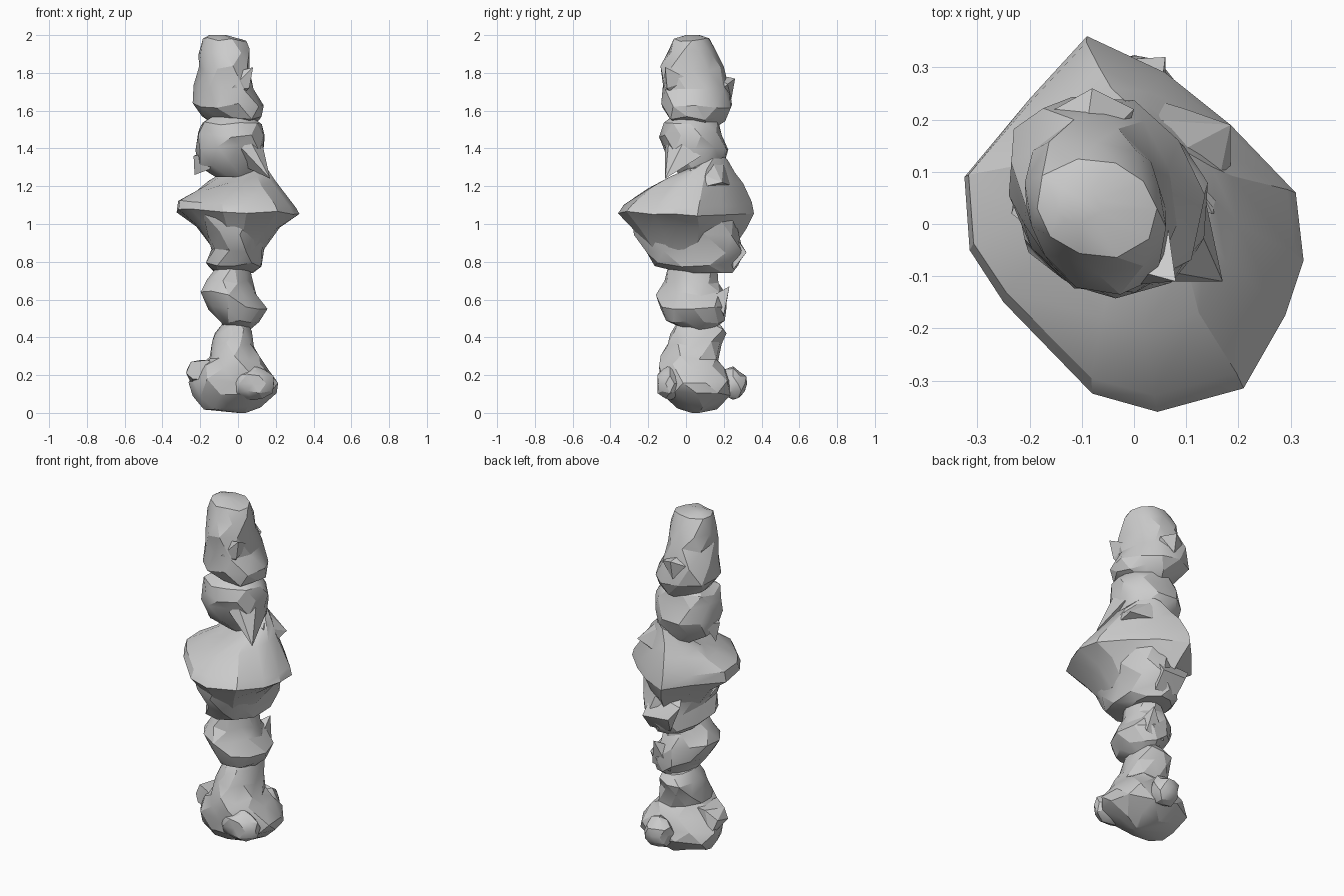
import bpy, bmesh, math, random
from mathutils import Vector

random.seed(11)


def finish(name, bm, angle=24):
    bmesh.ops.recalc_face_normals(bm, faces=bm.faces[:])
    mesh = bpy.data.meshes.new(name)
    bm.to_mesh(mesh)
    bm.free()
    obj = bpy.data.objects.new(name, mesh)
    bpy.context.collection.objects.link(obj)
    bpy.ops.object.select_all(action='DESELECT')
    obj.select_set(True)
    bpy.context.view_layer.objects.active = obj
    bpy.ops.object.shade_smooth_by_angle(angle=math.radians(angle))
    return obj


def rock(name, levels, corners=(0, 0, 0, 0), sides=10, jitter=0.05):
    """Chipped boulder lofted through levels of (z, x min, x max, y min, y max).
    corners: extra fullness at back right, back left, front left, front right."""
    bm = bmesh.new()
    rings = []
    for i, (z, x0, x1, y0, y1) in enumerate(levels):
        inner = 0 < i < len(levels) - 1
        ring = []
        for k in range(sides):
            a = math.tau * (k + 0.5 * (i % 2)) / sides
            full = corners[int(a / (math.pi / 2)) % 4] * abs(math.sin(2 * a))
            r = 1.02 + full + random.uniform(-jitter, jitter)
            dz = random.uniform(-0.018, 0.018) if inner else 0
            ring.append(bm.verts.new(((x0 + x1) / 2 + r * math.cos(a) * (x1 - x0) / 2,
                                      (y0 + y1) / 2 + r * math.sin(a) * (y1 - y0) / 2,
                                      z + dz)))
        rings.append(ring)
    bm.faces.new(rings[0])
    bm.faces.new(rings[-1])
    for i, (lo, hi) in enumerate(zip(rings, rings[1:])):
        for k in range(sides):
            n = (k + 1) % sides
            if i % 2 == 0:
                bm.faces.new((lo[k], lo[n], hi[k]))
                bm.faces.new((lo[n], hi[n], hi[k]))
            else:
                bm.faces.new((lo[k], hi[n], hi[k]))
                bm.faces.new((lo[k], lo[n], hi[n]))
    return finish(name, bm)


def hull(name, points):
    """Angular chip: convex hull of a few points."""
    bm = bmesh.new()
    for p in points:
        bm.verts.new(p)
    bmesh.ops.convex_hull(bm, input=bm.verts[:])
    loose = [v for v in bm.verts if not v.link_faces]
    bmesh.ops.delete(bm, geom=loose, context='VERTS')
    return finish(name, bm)


def pebble(name, centre, size):
    """Small knobbly stone."""
    bm = bmesh.new()
    bmesh.ops.create_icosphere(bm, subdivisions=2, radius=1)
    for v in bm.verts:
        v.co *= random.uniform(0.85, 1.1)
        v.co = Vector(centre) + v.co * Vector(size)
    return finish(name, bm)


# Base boulder with its neck
rock("base_boulder", [(0.0, 0.0, 0.04, 0.03, 0.07), (0.035, -0.19, 0.12, -0.05, 0.16),
                      (0.10, -0.24, 0.20, -0.12, 0.23), (0.17, -0.25, 0.21, -0.14, 0.23),
                      (0.24, -0.20, 0.15, -0.14, 0.20), (0.29, -0.15, 0.11, -0.13, 0.17),
                      (0.36, -0.14, 0.085, -0.10, 0.18), (0.43, -0.125, 0.07, -0.08, 0.21),
                      (0.47, -0.08, 0.05, -0.05, 0.18)], (0.1, 0.1, 0, 0.02))
hull("base_side_lump", [(-0.275, 0.0, 0.21), (-0.27, 0.09, 0.23), (-0.25, 0.0, 0.27),
                        (-0.16, -0.06, 0.28), (-0.11, -0.08, 0.25), (-0.20, 0.11, 0.28),
                        (-0.12, 0.10, 0.28), (-0.12, -0.08, 0.17), (-0.24, 0.12, 0.14),
                        (-0.24, -0.03, 0.18)])
pebble("front_pebble", (0.08, -0.085, 0.155), (0.115, 0.075, 0.09))
pebble("back_pebble", (0.0, 0.25, 0.155), (0.085, 0.08, 0.085))

# Lower stone
rock("lower_stone", [(0.44, -0.06, 0.06, 0.0, 0.14), (0.49, -0.09, 0.11, -0.11, 0.20),
                     (0.55, -0.16, 0.15, -0.14, 0.22), (0.63, -0.20, 0.10, -0.15, 0.20),
                     (0.70, -0.16, 0.08, -0.11, 0.17), (0.79, -0.10, 0.06, -0.09, 0.16)],
     (0.02, -0.1, 0.02, -0.12))
hull("lower_stone_chip", [(0.05, 0.23, 0.67), (0.07, 0.14, 0.62), (-0.02, 0.16, 0.63),
                          (0.08, 0.20, 0.52), (-0.04, 0.20, 0.50)])

# Wedge under the wide stone
rock("wedge_stone", [(0.74, -0.12, 0.08, -0.01, 0.24), (0.78, -0.16, 0.12, -0.17, 0.27),
                     (0.86, -0.14, 0.14, -0.21, 0.30), (0.95, -0.15, 0.17, -0.26, 0.28),
                     (1.06, -0.20, 0.20, -0.27, 0.26)], (0.04, 0, 0.1, 0.08))

# Wide stone: one measured outline, scaled and shifted at each height
outline = [(0.045, -0.36), (0.21, -0.315), (0.29, -0.175), (0.325, -0.07), (0.31, 0.06),
           (0.185, 0.19), (0.06, 0.29), (-0.09, 0.36), (-0.20, 0.24), (-0.325, 0.09),
           (-0.315, -0.05), (-0.25, -0.15), (-0.08, -0.325)]
bm = bmesh.new()
rings = []
for z, sx, sy, dx, dy, tx, ty in [
        (0.87, 0.42, 0.62, 0.0, 0.02, 0, 0), (0.98, 0.68, 0.83, 0.0, 0.02, 0, 0),
        (1.06, 1.0, 1.0, 0.0, 0.0, -0.04, -0.02), (1.105, 0.96, 0.94, -0.005, 0.01, -0.04, 0),
        (1.20, 0.64, 0.70, -0.01, 0.05, 0.08, 0.05), (1.255, 0.48, 0.50, 0.0, 0.08, 0.12, 0.1),
        (1.31, 0.22, 0.25, 0.02, 0.13, 0.1, 0.1)]:
    rings.append([bm.verts.new((x * sx + dx, y * sy + dy,
                                z + tx * x + ty * y + random.uniform(-0.01, 0.01)))
                  for x, y in outline])
bm.faces.new(rings[0])
bm.faces.new(rings[-1])
for lo, hi in zip(rings, rings[1:]):
    for k in range(len(lo)):
        n = (k + 1) % len(lo)
        bm.faces.new((lo[k], lo[n], hi[n], hi[k]))
finish("wide_stone", bm)

# Chips on the wide stone
hull("wide_stone_fin", [(0.15, 0.02, 1.29), (0.185, 0.19, 1.22), (0.185, 0.02, 1.18),
                        (0.02, 0.20, 1.34), (0.09, 0.14, 1.33), (0.0, 0.05, 1.24),
                        (0.10, 0.22, 1.22), (0.0, 0.25, 1.2)])
hull("back_ledge", [(-0.15, 0.27, 0.93), (-0.10, 0.31, 0.86), (0.06, 0.32, 0.85),
                    (0.05, 0.24, 0.96), (-0.10, 0.18, 0.97), (-0.08, 0.26, 0.77),
                    (0.06, 0.25, 0.76)])

# Middle stone
rock("middle_stone", [(1.25, -0.12, 0.08, -0.02, 0.17), (1.32, -0.20, 0.12, -0.09, 0.20),
                      (1.40, -0.23, 0.13, -0.12, 0.22), (1.47, -0.21, 0.14, -0.14, 0.19),
                      (1.53, -0.20, 0.12, -0.12, 0.17), (1.58, -0.12, 0.06, -0.06, 0.13)],
     (0, 0.06, 0, 0.06))
hull("middle_shard_right", [(0.17, -0.11, 1.24), (0.13, -0.02, 1.42), (0.02, -0.11, 1.40),
                            (0.13, 0.08, 1.36), (0.0, 0.0, 1.32), (0.06, -0.09, 1.45)])
hull("middle_shard_left", [(-0.23, 0.05, 1.26), (-0.235, 0.02, 1.36), (-0.12, -0.07, 1.38),
                           (-0.20, 0.12, 1.38), (-0.15, -0.04, 1.29)])

# Top stone
rock("top_stone", [(1.51, -0.10, 0.03, 0.0, 0.15), (1.56, -0.18, 0.12, -0.09, 0.20),
                   (1.63, -0.24, 0.125, -0.13, 0.24), (1.72, -0.22, 0.08, -0.12, 0.23),
                   (1.82, -0.20, 0.06, -0.13, 0.19), (1.91, -0.20, 0.06, -0.09, 0.16),
                   (1.97, -0.18, 0.04, -0.06, 0.12), (2.0, -0.15, -0.06, 0.0, 0.07)],
     (-0.04, 0.16, -0.04, 0.1))
hull("top_stone_back_chip", [(-0.08, 0.26, 1.77), (-0.17, 0.21, 1.74), (0.0, 0.22, 1.74),
                             (-0.08, 0.24, 1.66), (-0.10, 0.12, 1.80), (-0.02, 0.15, 1.68)])
hull("top_stone_side_chip", [(0.08, -0.11, 1.83), (0.06, -0.10, 1.72), (-0.05, -0.12, 1.70),
                             (0.06, 0.03, 1.76), (0.0, -0.05, 1.66), (-0.03, -0.08, 1.80)])
